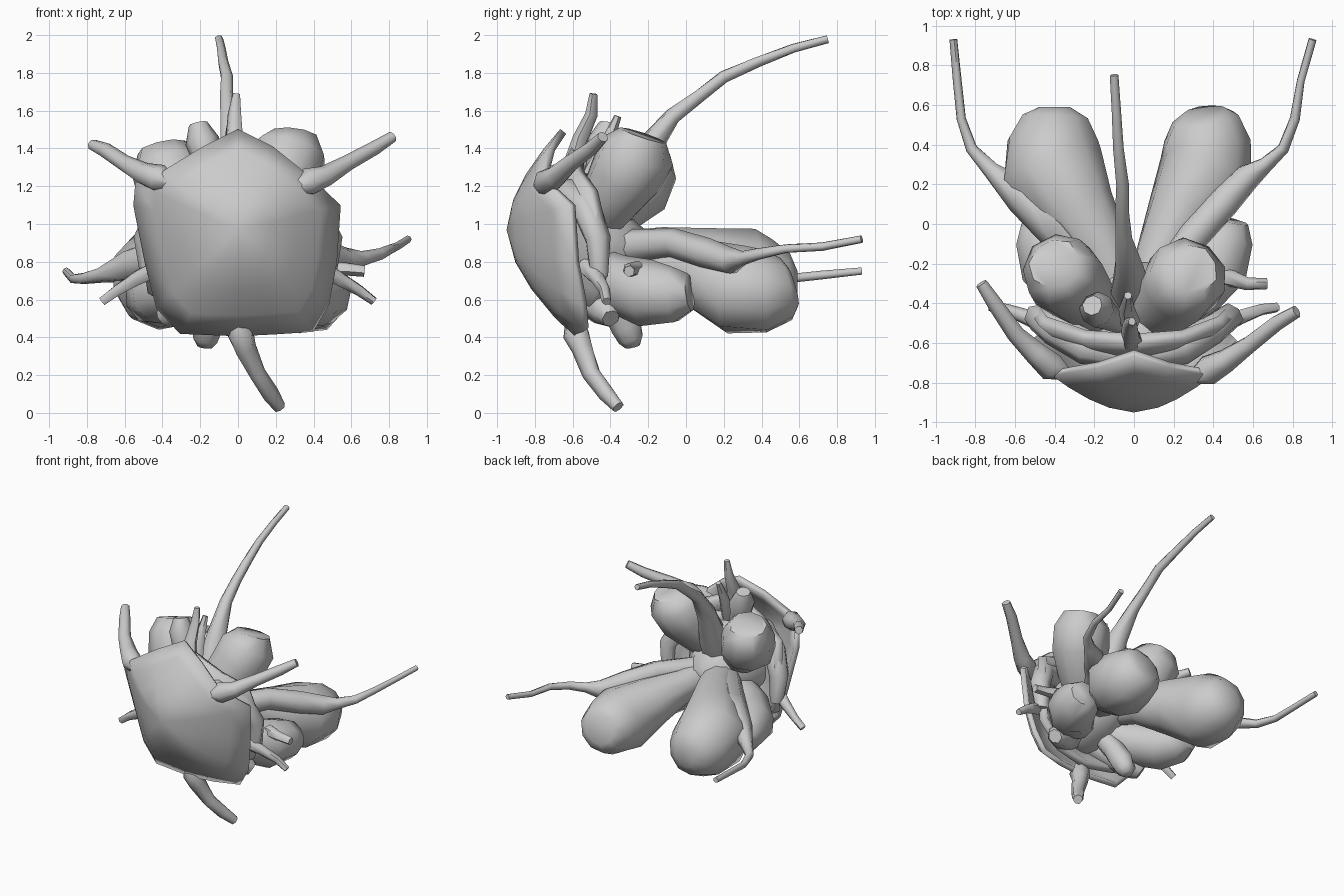
import bpy, bmesh, math, random
from mathutils import Vector

random.seed(4)


def finish(name, bm, solid=0):
    bmesh.ops.recalc_face_normals(bm, faces=bm.faces)
    me = bpy.data.meshes.new(name)
    bm.to_mesh(me)
    bm.free()
    ob = bpy.data.objects.new(name, me)
    bpy.context.collection.objects.link(ob)
    if solid:
        m = ob.modifiers.new("thickness", 'SOLIDIFY')
        m.thickness = solid
        m.offset = 0
    bpy.ops.object.select_all(action='DESELECT')
    bpy.context.view_layer.objects.active = ob
    ob.select_set(True)
    bpy.ops.object.shade_smooth_by_angle(angle=math.radians(60))
    return ob


def limb(name, pts, sides=9, wobble=0.0):
    """Lofted organic tube through (x, y, z, radius) points."""
    P = [Vector(p[:3]) for p in pts]
    bm = bmesh.new()
    n = Vector((0.13, 0.2, 1))
    rings = []
    for i, p in enumerate(P):
        t = (P[min(i + 1, len(P) - 1)] - P[max(i - 1, 0)]).normalized()
        n = (n - t * n.dot(t)).normalized()
        b = t.cross(n)
        ring = []
        for k in range(sides):
            a = math.tau * k / sides
            r = pts[i][3] * (1 + random.uniform(-wobble, wobble))
            ring.append(bm.verts.new(p + (n * math.cos(a) + b * math.sin(a)) * r))
        rings.append(ring)
    for r0, r1 in zip(rings, rings[1:]):
        for k in range(sides):
            j = (k + 1) % sides
            bm.faces.new((r0[k], r0[j], r1[j], r1[k]))
    bm.faces.new(rings[0])
    bm.faces.new(rings[-1])
    return finish(name, bm)


def shell(name, centre, rim, power, thick):
    """Domed plate from a centre point out to a rim outline."""
    c = Vector(centre)
    bm = bmesh.new()
    mid = bm.verts.new(c)
    prev = None
    for t in (0.3, 0.55, 0.8, 1.0):
        ring = []
        for q in rim:
            v = c.lerp(Vector(q), t)
            v.y = c.y + (q[1] - c.y) * t ** power
            ring.append(bm.verts.new(v))
        for k in range(len(rim)):
            j = (k + 1) % len(rim)
            if prev:
                bm.faces.new((prev[k], prev[j], ring[j], ring[k]))
            else:
                bm.faces.new((mid, ring[j], ring[k]))
        prev = ring
    return finish(name, bm, thick)


# Front shield
shell("front_shield", (0, -0.93, 0.97), [
    (0, -0.65, 1.49), (0.18, -0.71, 1.40), (0.38, -0.75, 1.24), (0.53, -0.60, 1.10),
    (0.51, -0.58, 0.80), (0.47, -0.54, 0.58), (0.39, -0.53, 0.44), (0.20, -0.57, 0.43),
    (0, -0.58, 0.42), (-0.30, -0.56, 0.43), (-0.42, -0.54, 0.56), (-0.48, -0.56, 0.80),
    (-0.54, -0.60, 1.10), (-0.53, -0.62, 1.22), (-0.40, -0.75, 1.27), (-0.18, -0.71, 1.40)],
    1.7, 0.04)

# Nested plate behind the shield
shell("inner_shield", (0, -0.72, 0.92), [
    (0, -0.58, 1.40), (0.25, -0.56, 1.28), (0.44, -0.49, 1.18), (0.50, -0.43, 0.92),
    (0.46, -0.45, 0.64), (0.25, -0.52, 0.52), (0, -0.54, 0.48), (-0.25, -0.52, 0.52),
    (-0.46, -0.45, 0.64), (-0.50, -0.43, 0.92), (-0.46, -0.49, 1.18), (-0.25, -0.56, 1.28)],
    1.8, 0.06)

# Spikes at the shield corners, growing out of the rim
limb("shield_spike_left", [(-0.33, -0.76, 1.21, .03), (-0.42, -0.72, 1.24, .075), (-0.50, -0.65, 1.27, .06),
     (-0.60, -0.55, 1.32, .045), (-0.70, -0.40, 1.39, .04), (-0.77, -0.30, 1.42, .03)], 7, .08)
limb("shield_spike_right", [(0.28, -0.78, 1.19, .03), (0.37, -0.74, 1.22, .075), (0.46, -0.69, 1.25, .06),
     (0.58, -0.61, 1.32, .045), (0.72, -0.50, 1.40, .04), (0.82, -0.44, 1.46, .03)], 7, .08)
limb("shield_spike_bottom", [(0, -0.60, 0.49, .04), (0.01, -0.58, 0.42, .075), (0.04, -0.55, 0.34, .06),
     (0.10, -0.50, 0.21, .05), (0.17, -0.42, 0.10, .045), (0.22, -0.36, 0.03, .035)], 7, .08)

# Central body
limb("core", [(0, -0.60, 0.88, .30), (0, -0.48, 0.88, .28), (0, -0.33, 0.86, .20), (0, -0.2, 0.85, .10)], 10, .08)

# Large blunt rear lobes
limb("rear_lobe_right", [(0.05, -0.42, 0.86, .10), (0.13, -0.15, 0.81, .12), (0.24, 0.06, 0.74, .18),
     (0.36, 0.27, 0.65, .24), (0.37, 0.42, 0.64, .22), (0.355, 0.53, 0.66, .17), (0.35, 0.565, 0.67, .11)], 10, .04)
limb("rear_lobe_left", [(-0.04, -0.42, 0.86, .10), (-0.15, -0.15, 0.85, .14), (-0.28, 0.06, 0.79, .20),
     (-0.41, 0.28, 0.71, .275), (-0.41, 0.42, 0.68, .24), (-0.40, 0.54, 0.67, .17), (-0.40, 0.59, 0.67, .08)], 10, .04)

# Upper lobes
limb("upper_lobe_right", [(0.05, -0.50, 0.95, .10), (0.14, -0.42, 1.10, .16), (0.23, -0.32, 1.25, .20),
     (0.28, -0.26, 1.38, .20), (0.29, -0.23, 1.47, .13)], 9, .04)
limb("upper_lobe_left", [(-0.08, -0.50, 0.92, .10), (-0.22, -0.40, 1.06, .15), (-0.34, -0.28, 1.19, .20),
     (-0.38, -0.23, 1.31, .19), (-0.40, -0.20, 1.40, .13)], 9, .04)
limb("small_upper_lobe", [(-0.08, -0.50, 1.15, .05), (-0.16, -0.45, 1.33, .075), (-0.19, -0.43, 1.44, .09),
     (-0.21, -0.41, 1.53, .05)], 8, .05)

# Side and underside lobes
for s, n in ((1, "right"), (-1, "left")):
    limb("side_lobe_" + n, [(s * .10, -0.48, 0.76, .12), (s * .28, -0.36, 0.68, .16), (s * .41, -0.20, 0.63, .175),
         (s * .46, -0.06, 0.63, .15), (s * .48, 0.02, 0.64, .10)], 9, .05)
    # Petal folds between the plates
    limb("petal_" + n, [(s * .06, -0.66, 1.18, .07), (s * .24, -0.62, 1.15, .09), (s * .40, -0.53, 1.08, .08),
         (s * .48, -0.47, 0.92, .07), (s * .47, -0.46, 0.72, .05)], 7, .08)
    limb("lower_petal_" + n, [(s * .08, -0.58, 0.70, .09), (s * .24, -0.48, 0.60, .11),
         (s * .36, -0.42, 0.53, .08), (s * .40, -0.40, 0.50, .05)], 7, .08)
    # Short side spikes
    limb("side_spike_" + n, [(s * .40, -0.53, 0.78, .05), (s * .54, -0.47, 0.71, .04), (s * .64, -0.43, 0.65, .03),
         (s * .72, -0.42, 0.59, .025)], 6, .1)
limb("side_nub_right", [(0.45, -0.26, 0.76, .05), (0.57, -0.30, 0.76, .035), (0.67, -0.30, 0.75, .03)], 6, .1)
limb("bottom_lobe", [(-0.06, -0.48, 0.75, .07), (-0.13, -0.38, 0.58, .08), (-0.16, -0.32, 0.46, .085),
     (-0.17, -0.29, 0.39, .07), (-0.175, -0.28, 0.35, .04)], 8, .05)

# Long tendrils
limb("tendril_top", [(0, -0.42, 0.95, .10), (-0.02, -0.31, 1.15, .10), (-0.03, -0.22, 1.38, .075),
     (-0.05, -0.07, 1.57, .045), (-0.06, 0.07, 1.68, .035), (-0.06, 0.20, 1.78, .032),
     (-0.08, 0.38, 1.86, .028), (-0.09, 0.57, 1.93, .024), (-0.10, 0.75, 1.98, .022)], 7, .1)
limb("tendril_right", [(0.12, -0.30, 0.88, .09), (0.30, -0.06, 0.90, .08), (0.45, 0.11, 0.84, .08),
     (0.57, 0.24, 0.80, .07), (0.66, 0.30, 0.82, .04), (0.75, 0.38, 0.84, .03), (0.81, 0.53, 0.87, .025),
     (0.84, 0.72, 0.88, .022), (0.90, 0.93, 0.92, .02)], 7, .1)
limb("tendril_left", [(-0.15, -0.30, 0.86, .10), (-0.38, -0.03, 0.83, .11), (-0.56, 0.14, 0.78, .09),
     (-0.72, 0.27, 0.73, .045), (-0.82, 0.38, 0.71, .03), (-0.87, 0.53, 0.71, .025),
     (-0.89, 0.72, 0.73, .022), (-0.91, 0.93, 0.75, .02)], 7, .1)

# Small crest spikes
limb("crest_spike_front", [(0, -0.60, 1.30, .06), (-0.02, -0.56, 1.45, .045), (-0.02, -0.50, 1.58, .035),
     (-0.01, -0.49, 1.69, .02)], 6, .1)
limb("crest_spike_rear", [(-0.02, -0.50, 1.25, .05), (-0.04, -0.42, 1.42, .04), (-0.03, -0.36, 1.57, .02)], 6, .1)
